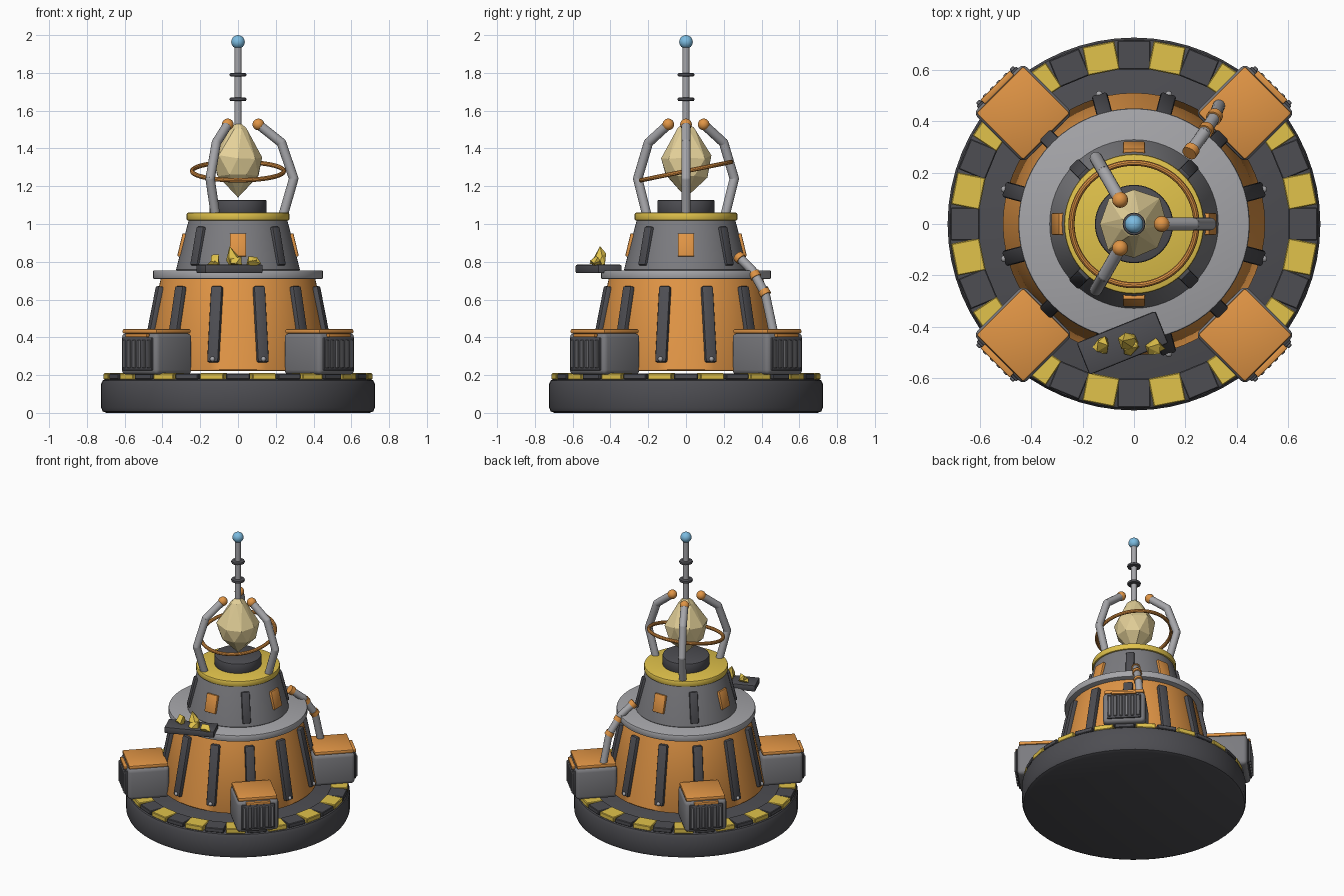
import bpy, bmesh, math, random
from mathutils import Matrix, Vector

if "Cube" in bpy.data.objects:
    bpy.data.objects.remove(bpy.data.objects["Cube"])

random.seed(4)
T, R = Matrix.Translation, Matrix.Rotation
COLORS = dict(orange=(.75, .3, .06), yellow=(.75, .54, .07), pale=(.78, .64, .32), blue=(.2, .5, .75),
              dark=(.075, .075, .085), mid=(.2, .2, .215), light=(.38, .38, .4))
MATS = {}
for key, c in COLORS.items():
    MATS[key] = bpy.data.materials.new(key)
    MATS[key].diffuse_color = (*c, 1)


def finish(bm, name, color, smooth=True):
    """Turn a bmesh into an object, smooth with sharp edges above 35 degrees."""
    bmesh.ops.recalc_face_normals(bm, faces=bm.faces)
    for f in bm.faces:
        f.smooth = smooth
    for e in bm.edges:
        e.smooth = e.calc_face_angle(0) < math.radians(35)
    me = bpy.data.meshes.new(name)
    bm.to_mesh(me)
    bm.free()
    me.materials.append(MATS[color])
    ob = bpy.data.objects.new(name, me)
    bpy.context.collection.objects.link(ob)
    return ob


def lathe(name, profile, color, n=64, smooth=True, twist=0, jitter=0):
    """Revolve (radius, z) points about z; ends are capped or closed to a tip."""
    bm = bmesh.new()
    rings = []
    for k, (r, z) in enumerate(profile):
        if r == 0:
            rings.append([bm.verts.new((0, 0, z))] * n)
            continue
        ring = []
        for i in range(n):
            a = 2 * math.pi * (i + twist * k) / n
            rr = r * (1 + random.uniform(-jitter, jitter))
            ring.append(bm.verts.new((rr * math.cos(a), rr * math.sin(a),
                                      z + .15 * random.uniform(-jitter, jitter))))
        rings.append(ring)
    for lo, hi in zip(rings, rings[1:]):
        for i in range(n):
            j = (i + 1) % n
            bm.faces.new(dict.fromkeys((lo[i], lo[j], hi[j], hi[i])))
    if jitter:
        bmesh.ops.triangulate(bm, faces=bm.faces)
    return finish(bm, name, color, smooth)


def disc(name, r0, r1, z0, z1, color, b=.008, n=64):
    """Truncated cone with softened rims."""
    return lathe(name, [(0, z0), (r0 - b, z0), (r0 - .3 * b, z0 + .3 * b), (r0, z0 + b), (r1, z1 - b),
                        (r1 - .3 * b, z1 - .3 * b), (r1 - b, z1), (0, z1)], color, n)


def box(name, size, mat, color, b=.006, seg=2):
    bm = bmesh.new()
    bmesh.ops.create_cube(bm, size=1, matrix=Matrix.Diagonal((*size, 1)))
    if b:
        bmesh.ops.bevel(bm, geom=bm.edges[:], offset=b, segments=seg, profile=.5, affect='EDGES')
    bm.transform(mat)
    return finish(bm, name, color)


def ball(name, r, pos, color):
    bm = bmesh.new()
    bmesh.ops.create_uvsphere(bm, u_segments=20, v_segments=12, radius=r, matrix=T(pos))
    return finish(bm, name, color)


def tube(name, pts, r, color):
    """Straight round segments with ball joints."""
    bm = bmesh.new()
    pts = [Vector(p) for p in pts]
    for a, b in zip(pts, pts[1:]):
        m = T((a + b) / 2) @ (b - a).to_track_quat('Z', 'Y').to_matrix().to_4x4()
        bmesh.ops.create_cone(bm, cap_ends=True, segments=16, radius1=r, radius2=r,
                              depth=(b - a).length, matrix=m)
    for p in pts[1:-1]:
        bmesh.ops.create_uvsphere(bm, u_segments=16, v_segments=8, radius=r, matrix=T(p))
    return finish(bm, name, color)


def torus(name, R0, r, mat, color, n=64, m=10):
    bm = bmesh.new()
    g = [[bm.verts.new(mat @ Vector(((R0 + r * math.cos(v)) * math.cos(u), (R0 + r * math.cos(v)) * math.sin(u),
                                     r * math.sin(v))))
          for v in [2 * math.pi * j / m for j in range(m)]] for u in [2 * math.pi * i / n for i in range(n)]]
    for i in range(n):
        for j in range(m):
            k, l = (i + 1) % n, (j + 1) % m
            bm.faces.new((g[i][j], g[k][j], g[k][l], g[i][l]))
    return finish(bm, name, color)


def polar(deg, r, z, tilt=0):
    """Local x points outward at the given angle; tilt leans the top inward."""
    return R(math.radians(deg), 4, 'Z') @ T((r, 0, z)) @ R(-tilt, 4, 'Y')


# Base and hazard tiles
disc('base', .725, .725, 0, .18, 'dark', .028)
for i in range(32):
    yellow = i % 2
    box('hazard_tile' if yellow else 'dark_tile', (.112, .127, .034 if yellow else .03),
        polar(i * 11.25, .657, .193), 'yellow' if yellow else 'dark', .004, 1)

# Tiered body
disc('lower_cone', .51, .41, .222, .715, 'orange')
disc('middle_ring', .45, .45, .708, .755, 'light')
disc('upper_cone', .328, .262, .75, 1.025, 'mid')
disc('top_plate', .272, .272, 1.018, 1.06, 'yellow')
disc('crystal_socket', .152, .152, 1.055, 1.128, 'dark')

# Ribs with bolts on the lower cone
for i in range(12):
    a = 15 + 30 * i
    box('lower_rib', (.04, .062, .41), polar(a, .465, .468, .2), 'dark', .01)
    ball('rib_bolt', .013, polar(a, .522, .285).translation, 'light')

# Ribs and windows on the upper cone
for i in range(4):
    box('upper_rib', (.03, .055, .21), polar(45 + 90 * i, .296, .882, .235), 'dark', .008)
    box('window', (.024, .086, .125), polar(90 * i, .296, .888, .235), 'orange', .006)

# Corner machine boxes with lid and grille
for i in range(4):
    m = polar(45 + 90 * i, .61, 0)
    box('machine_box', (.275, .275, .22), m @ T((0, 0, .312)), 'mid', .025, 3)
    box('box_lid', (.258, .258, .025), m @ T((0, 0, .432)), 'orange', .008)
    box('grille_panel', (.02, .22, .175), m @ T((.137, 0, .312)), 'dark', .005)
    box('grille_trim', (.024, .16, .018), m @ T((.142, 0, .41)), 'orange', .004)
    for k in range(6):
        box('grille_bar', (.018, .02, .15), m @ T((.149, (k - 2.5) * .037, .312)), 'mid', .004, 1)

# Crystal, tilted halo and antenna
lathe('crystal', [(0, 1.14), (.118, 1.255), (.136, 1.355), (.05, 1.5), (0, 1.545)], 'pale', 8, False, .5, .07)
torus('halo_ring', .243, .012, T((0, 0, 1.28)) @ R(.2, 4, 'X'), 'orange')
tube('antenna_rod', [(0, 0, 1.45), (0, 0, 1.95)], .019, 'light')
for z in (1.66, 1.79):
    disc('antenna_collar', .044, .044, z - .009, z + .009, 'dark', .006, 24)
ball('antenna_tip', .036, (0, 0, 1.964), 'blue')

# Three claws around the crystal
for a in (0, 120, 240):
    path = [polar(a, r, z).translation for r, z in ((.24, 1.05), (.295, 1.24), (.23, 1.43), (.108, 1.527))]
    tube('claw', path, .025, 'light')
    ball('claw_tip', .031, path[-1], 'orange')

# Hose from the upper cone to the back right box
hose = [Vector(p) for p in ((.215, .275, .83), (.27, .35, .755), (.315, .42, .63), (.33, .46, .44))]
tube('hose', hose, .024, 'light')
for a, b, t in ((0, 1, .12), (1, 2, .2), (1, 2, .95)):
    p, d = hose[a].lerp(hose[b], t), (hose[b] - hose[a]).normalized()
    tube('hose_collar', [p - d * .015, p + d * .015], .03, 'orange')

# Front tray with ore chunks
box('tray', (.33, .135, .045), T((-.045, -.463, .762)) @ R(math.radians(22), 4, 'Z'), 'dark', .008)
for x, y, h, tilt in ((-.13, -.472, .06, .5), (-.015, -.455, .1, -.3), (-.025, -.475, .06, .8), (.09, -.48, .055, -.7)):
    ob = lathe('ore_chunk', [(0, -.01), (.03, .004), (.036, .45 * h), (0, h)], 'yellow', 5, False, .5, .15)
    ob.matrix_world = T((x, y, .787)) @ R(tilt, 4, 'Y') @ R(tilt * 3, 4, 'Z')

for m in bpy.data.materials:
    if m.users and not m.is_grease_pencil:
        m.use_nodes = True
        m.node_tree.nodes["Principled BSDF"].inputs["Base Color"].default_value = m.diffuse_color
